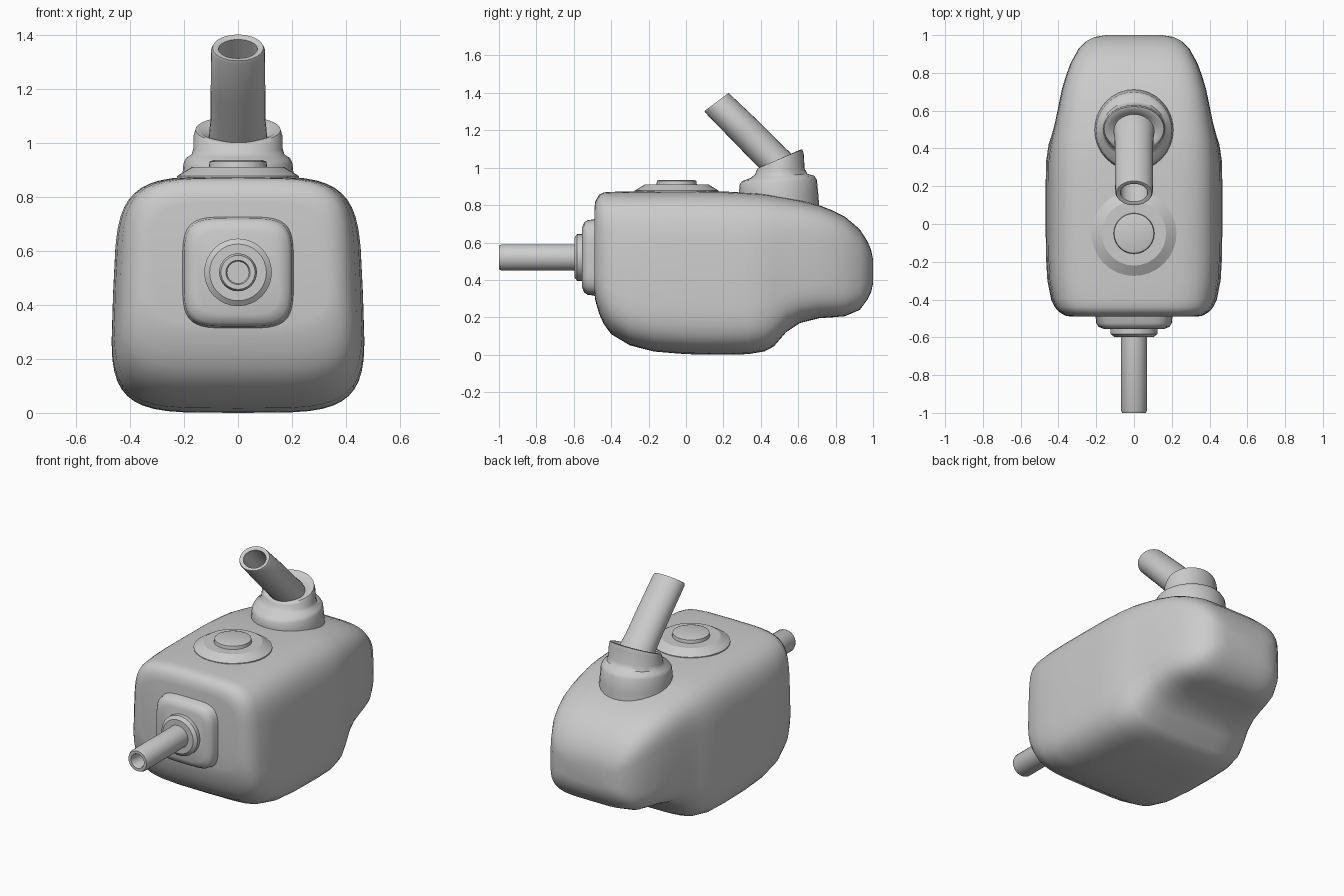
import bpy, bmesh
from math import sin, cos, pi, radians, copysign


def loft(name, rings, angle=35):
    """Skin a list of equal-length point rings and cap both ends."""
    bm = bmesh.new()
    rows = [[bm.verts.new(p) for p in r] for r in rings]
    n = len(rows[0])
    for a, b in zip(rows, rows[1:]):
        for i in range(n):
            j = (i + 1) % n
            bm.faces.new((a[i], a[j], b[j], b[i]))
    bm.faces.new(rows[0])
    bm.faces.new(rows[-1])
    bmesh.ops.recalc_face_normals(bm, faces=bm.faces)
    me = bpy.data.meshes.new(name)
    bm.to_mesh(me)
    bm.free()
    ob = bpy.data.objects.new(name, me)
    bpy.context.collection.objects.link(ob)
    bpy.ops.object.select_all(action='DESELECT')
    ob.select_set(True)
    bpy.context.view_layer.objects.active = ob
    bpy.ops.object.shade_smooth_by_angle(angle=radians(angle))
    return ob


def squircle(y, zb, zt, wb, wt, e=4.5, n=48):
    """Rounded box section across y, width blending from bottom to top."""
    pts = []
    for i in range(n):
        a = 2 * pi * i / n
        c, s = [copysign(abs(v) ** (2 / e), v) if abs(v) > 1e-9 else 0 for v in (cos(a), sin(a))]
        w = wb + (wt - wb) * (s + 1) / 2
        pts.append((w * c, y, (zb + zt) / 2 + s * (zt - zb) / 2))
    return pts


def tilted(yl, zl, yr, zr, rx, n=32):
    """Ellipse whose side-view diameter runs from (yl, zl) to (yr, zr)."""
    return [(rx * sin(2 * pi * i / n),
             (yl + yr) / 2 + cos(2 * pi * i / n) * (yr - yl) / 2,
             (zl + zr) / 2 + cos(2 * pi * i / n) * (zr - zl) / 2) for i in range(n)]


def round_y(profile, zc, n=32):
    return [squircle(y, zc - r, zc + r, r, r, 2, n) for r, y in profile]


# Main body: y, bottom, top, bottom half width, top half width
body = [
    (-.490, .33, .78, .34, .32), (-.485, .29, .82, .372, .352), (-.465, .22, .855, .405, .385),
    (-.44, .165, .868, .428, .405), (-.40, .11, .871, .448, .422), (-.30, .05, .873, .47, .438),
    (-.17, .017, .874, .478, .445), (0, .003, .875, .48, .445), (.20, .0, .873, .48, .445),
    (.33, .003, .866, .478, .443), (.42, .018, .86, .462, .435), (.47, .045, .852, .442, .428),
    (.535, .12, .84, .422, .415), (.61, .17, .826, .406, .40), (.71, .195, .80, .385, .38),
    (.78, .20, .773, .364, .36), (.85, .206, .738, .338, .335), (.93, .24, .67, .295, .29),
    (.97, .295, .607, .25, .25), (.99, .335, .56, .21, .21), (1.0, .38, .51, .15, .15)]
loft("body", [squircle(*r) for r in body], 60)

# Front mounting plate
plate = [(.215, -.47), (.203, -.495), (.2, -.525), (.187, -.545), (.155, -.557)]
loft("front_plate", [squircle(y, .52 - r, .52 + r, r, r) for r, y in plate], 50)

# Round flange and hollow rod
loft("front_flange", round_y([(.125, -.54), (.125, -.582), (.105, -.597)], .52))
loft("front_rod", round_y([(.07, -.57), (.07, -.985), (.063, -1.0), (.045, -1.0),
                           (.04, -.99), (.04, -.9)], .52))

# Stepped cap on top
cap = [(.225, .85), (.225, .877), (.17, .91), (.108, .91), (.105, .93), (.09, .935)]
loft("top_cap", [tilted(-.05 - r, z, -.05 + r, z, r) for r, z in cap], 25)

# Spout base with tilted collar and dished mouth
collar = [
    (.28, .80, .715, .76, .213), (.284, .88, .708, .85, .207), (.287, .91, .70, .935, .202),
    (.30, .928, .685, .957, .193), (.345, .945, .65, .967, .172), (.37, .965, .634, .995, .165),
    (.376, .985, .63, 1.07, .164), (.385, .998, .622, 1.098, .158), (.40, 1.003, .608, 1.095, .145),
    (.42, 1.0, .585, 1.06, .115), (.43, .99, .57, 1.04, .09)]
loft("spout_collar", [tilted(*r) for r in collar], 45)

# Hollow slanted spout
spout = [
    (.43, .96, .60, 1.02, .11), (.375, 1.015, .57, 1.07, .106), (.34, 1.05, .52, 1.115, .102),
    (.25, 1.143, .40, 1.237, .101), (.105, 1.292, .238, 1.39, .1), (.099, 1.303, .228, 1.4, .094),
    (.106, 1.308, .221, 1.395, .08), (.118, 1.312, .213, 1.382, .072), (.30, 1.125, .395, 1.195, .072)]
loft("spout", [tilted(*r) for r in spout], 40)
